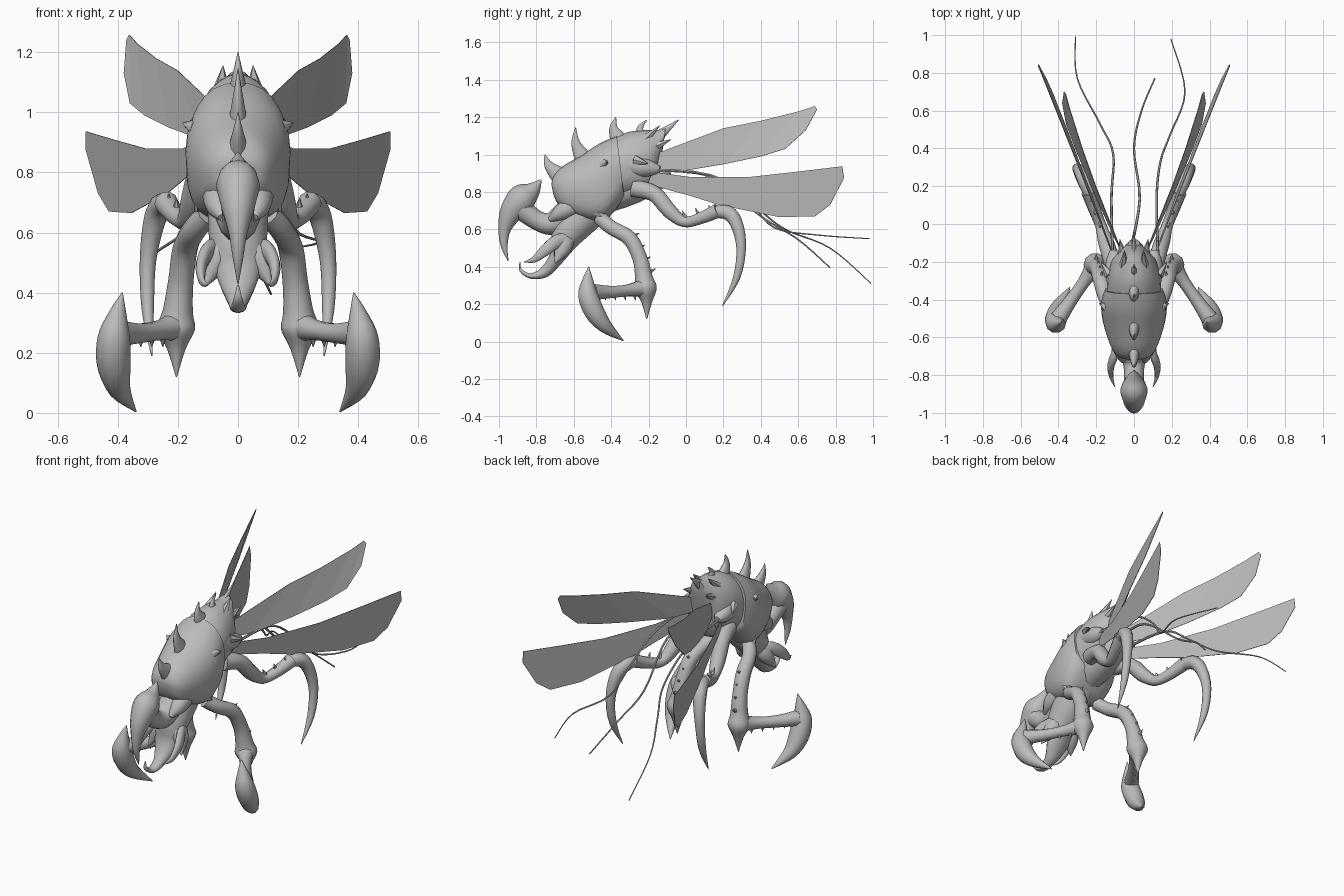
import bpy, bmesh, math
from mathutils import Vector

grey = bpy.data.materials.new("chitin_grey")
grey.diffuse_color = (0.5, 0.5, 0.5, 1)


def finish(name, bm, angle=55):
    bmesh.ops.recalc_face_normals(bm, faces=bm.faces)
    me = bpy.data.meshes.new(name)
    bm.to_mesh(me)
    bm.free()
    me.materials.append(grey)
    ob = bpy.data.objects.new(name, me)
    bpy.context.collection.objects.link(ob)
    bpy.ops.object.select_all(action='DESELECT')
    ob.select_set(True)
    bpy.context.view_layer.objects.active = ob
    if angle:
        bpy.ops.object.shade_smooth_by_angle(angle=math.radians(angle))
    return ob


def loft(name, rings):
    bm = bmesh.new()
    rows = [[bm.verts.new(p) for p in r] for r in rings]
    n = len(rows[0])
    for a, b in zip(rows, rows[1:]):
        for i in range(n):
            j = (i + 1) % n
            bm.faces.new((a[i], a[j], b[j], b[i]))
    bm.faces.new(rows[0])
    bm.faces.new(rows[-1])
    return finish(name, bm)


def smooth_rows(rows, steps):
    """Catmull-Rom interpolation of equal-length number rows."""
    out = []
    for k in range(len(rows) - 1):
        p0, p1, p2, p3 = (rows[max(0, min(len(rows) - 1, k + d))] for d in (-1, 0, 1, 2))
        for s in range(steps):
            t = s / steps
            out.append([0.5 * (2 * b + (c - a) * t + (2 * a - 5 * b + 4 * c - d) * t * t
                               + (3 * b - a - 3 * c + d) * t ** 3)
                        for a, b, c, d in zip(p0, p1, p2, p3)])
    return out + [list(rows[-1])]


def tube(name, pts, side=1, n=10, steps=4, flat=1.0):
    """Tapered tube through (x, y, z, radius); flat scales its sideways width."""
    rows = smooth_rows(pts, steps)
    ps = [Vector((r[0] * side, r[1], r[2])) for r in rows]
    rings = []
    for i, p in enumerate(ps):
        t = (ps[min(i + 1, len(ps) - 1)] - ps[max(i - 1, 0)]).normalized()
        u = (Vector((1, 0, 0)) - t * t.x).normalized()
        v = t.cross(u)
        r = max(rows[i][3], 0.0015)
        rings.append([p + u * (r * flat * math.cos(a)) + v * (r * math.sin(a))
                      for a in (2 * math.pi * k / n for k in range(n))])
    return loft(name, rings)


def shell(name, rows, n=24, steps=3, top=1.0, low=1.0):
    """Body section rows: top y, top z, bottom y, bottom z, half width."""
    rings = []
    for ty, tz, by, bz, w in smooth_rows(rows, steps):
        c = Vector((0, (ty + by) / 2, (tz + bz) / 2))
        up = Vector((0, (ty - by) / 2, (tz - bz) / 2))
        ring = []
        for k in range(n):
            a = 2 * math.pi * k / n
            cx, sx = math.cos(a), math.sin(a)
            power = top if sx > 0 else low
            ring.append(c + Vector((math.copysign(abs(cx) ** power, cx) * w, 0, 0))
                        + up * math.copysign(abs(sx) ** power, sx))
        rings.append(ring)
    return loft(name, rings)


# Body shells
shell("front_carapace", [
    (-.37, 1.10, -.33, .77, .155), (-.46, 1.06, -.38, .70, .174),
    (-.57, .99, -.46, .64, .165), (-.67, .93, -.59, .67, .130),
    (-.71, .88, -.68, .73, .090), (-.72, .84, -.71, .79, .04)], top=.95, low=.62)
shell("rear_shell", [
    (-.40, 1.08, -.36, .76, .145), (-.31, 1.12, -.27, .79, .140),
    (-.22, 1.13, -.18, .82, .120), (-.16, 1.13, -.15, .92, .085),
    (-.11, 1.14, -.12, 1.05, .045)], top=1.05, low=.8)
shell("throat", [
    (-.60, .80, -.40, .67, .10), (-.69, .67, -.50, .58, .10),
    (-.72, .58, -.59, .50, .09), (-.72, .49, -.67, .41, .07),
    (-.77, .40, -.74, .345, .035), (-.83, .365, -.83, .335, .026),
    (-.88, .39, -.89, .375, .014), (-.885, .425, -.89, .425, .003)], n=14)
shell("belly", [
    (-.50, .85, -.44, .68, .09), (-.34, .90, -.26, .74, .10),
    (-.20, .95, -.12, .82, .07), (-.12, .96, -.08, .90, .03)], n=12)

# Head: neck, hooked beak and crest
tube("neck", [(0, -.62, .68, .09), (0, -.72, .63, .062), (0, -.80, .65, .052),
              (0, -.88, .71, .06)], n=12)
tube("head_beak", [(0, -.775, .865, .004), (0, -.82, .81, .045), (0, -.875, .765, .078),
                   (0, -.935, .69, .062), (0, -.97, .60, .034), (0, -.972, .51, .018),
                   (0, -.95, .43, .002)], n=12, flat=.92)

# Spines along the back: base y, z, tip y, z, radius
for i, (by, bz, ty, tz, r) in enumerate([
        (-.67, .88, -.755, 1.0, .055), (-.55, .98, -.59, 1.145, .05),
        (-.36, 1.08, -.375, 1.2, .05), (-.24, 1.10, -.21, 1.185, .035),
        (-.17, 1.08, -.04, 1.185, .04)]):
    lean = -.02 if i < 4 else .0
    tube(f"back_spine_{i}", [(0, by, bz, r), (0, (by + ty) / 2 + lean, (bz + tz) / 2, r * .5),
                             (0, ty, tz, .002)], flat=.6)

# Wing outlines in side projection (y, z)
upper = [(-.20, .99), (.20, 1.14), (.40, 1.18), (.60, 1.23), (.69, 1.258), (.70, 1.24),
         (.64, 1.13), (.53, 1.03), (.40, .99), (.21, .95), (-.03, .91), (-.20, .92)]
lower = [(-.20, .91), (.02, .88), (.34, .88), (.61, .91), (.835, .937), (.845, .875),
         (.77, .73), (.69, .67), (.50, .665), (.18, .73), (.02, .78), (-.20, .84)]


def wing(name, outline, place, side):
    bm = bmesh.new()
    vs = [bm.verts.new((side * place(y, z), y, z)) for y, z in outline]
    n = len(vs)
    for i in range(n // 2 - 1):
        bm.faces.new((vs[i], vs[i + 1], vs[n - 2 - i], vs[n - 1 - i]))
    ob = finish(name, bm, 0)
    mod = ob.modifiers.new("thickness", 'SOLIDIFY')
    mod.thickness, mod.offset = .003, 0


for s, tag in ((1, "right"), (-1, "left")):
    wing(f"upper_wing_{tag}", upper,
         lambda y, z: .125 + .41 * y - .33 * (z - 1.1) * (y + .2), s)
    wing(f"lower_wing_{tag}", lower, lambda y, z: .17 + .39 * y + .08 * (z - .8), s)
    tube(f"wing_socket_{tag}", [(.07, -.32, .95, .07), (.10, -.22, .93, .055),
                                (.11, -.14, .92, .02)], s)

    # Grasping foreleg with elbow spur, forearm and sickle claw
    tube(f"foreleg_{tag}", [(.10, -.46, .66, .04), (.145, -.40, .61, .04), (.175, -.30, .55, .042),
                            (.19, -.245, .44, .042), (.20, -.225, .34, .05),
                            (.205, -.215, .28, .062), (.205, -.21, .21, .03),
                            (.205, -.21, .12, .002)], s)
    tube(f"forearm_{tag}", [(.20, -.21, .29, .055), (.26, -.30, .275, .034), (.33, -.40, .265, .034),
                            (.40, -.50, .265, .045)], s)
    tube(f"sickle_claw_{tag}", [(.385, -.52, .40, .002), (.40, -.525, .33, .03),
                                (.413, -.525, .25, .054), (.413, -.49, .16, .056),
                                (.395, -.43, .08, .038), (.34, -.335, .005, .003)], s)
    for k in range(4):
        f = k / 3
        x, y = .25 + .11 * f, -.28 - .16 * f
        tube(f"forearm_thorn_{tag}_{k}", [(x, y, .26, .016), (x, y + .012, .22, .001)], s, 6, 1)
        x, y, z = .17 + .03 * f, -.31 + .09 * f, .56 - .19 * f
        tube(f"foreleg_thorn_{tag}_{k}", [(x, y + .02, z, .018), (x, y + .06, z + .02, .001)], s, 6, 1)

    # Hind leg tucked below the wings, with long curved talon
    tube(f"hind_leg_{tag}", [(.09, -.28, .82, .05), (.125, -.17, .79, .045), (.15, -.09, .70, .042),
                             (.175, -.01, .64, .03), (.21, .08, .66, .033),
                             (.24, .17, .70, .04)], s)
    tube(f"hind_talon_{tag}", [(.225, .13, .69, .03), (.255, .22, .69, .04), (.28, .27, .63, .036),
                               (.30, .295, .50, .027), (.30, .27, .34, .02),
                               (.287, .195, .19, .002)], s)
    for k in range(3):
        x, y = .18 + .025 * k, .07 * k
        tube(f"hind_thorn_{tag}_{k}", [(x, y, .66 + .01 * k, .016),
                                       (x, y - .02, .70 + .015 * k, .001)], s, 6, 1)

    # Cheek lobes, mandibles and jaw flaps
    tube(f"cheek_{tag}", [(.06, -.58, .74, .06), (.065, -.67, .69, .045),
                          (.055, -.73, .65, .012)], s)
    tube(f"mandible_{tag}", [(.06, -.62, .54, .045), (.10, -.69, .535, .038), (.122, -.75, .49, .032),
                             (.12, -.81, .44, .018), (.10, -.865, .425, .002)], s, flat=.6)
    tube(f"jaw_flap_{tag}", [(.03, -.64, .58, .05), (.075, -.66, .50, .05),
                             (.11, -.70, .42, .003)], s, flat=.9)

    # Side spines on the shells
    for k, (a, b) in enumerate([((.145, -.44, .95), (.185, -.42, .965)),
                                ((.13, -.27, .97), (.175, -.20, .95)),
                                ((.055, -.22, 1.08), (.05, -.14, 1.155)),
                                ((.06, -.17, 1.04), (.075, -.08, 1.08)),
                                ((.12, -.48, .70), (.14, -.42, .635))]):
        tube(f"side_spine_{tag}_{k}", [(*a, .028), (*b, .001)], s, 6, 1)

# Trailing tendrils
for name, pts in {
    "tendril_long_left": [(-.11, -.25, .92), (-.12, .13, .885), (-.11, .37, .72), (-.18, .53, .60),
                          (-.30, .77, .50), (-.31, .99, .31)],
    "tendril_middle": [(-.02, -.15, .93), (.03, .13, .88), (0, .40, .67), (.04, .60, .545),
                       (.11, .77, .395)],
    "tendril_long_right": [(.13, -.25, .92), (.12, .13, .89), (.14, .33, .76), (.19, .47, .61),
                           (.27, .70, .57), (.195, .98, .55)]}.items():
    tube(name, [(*p, .008 - .001 * i) for i, p in enumerate(pts)], n=6, steps=5)
